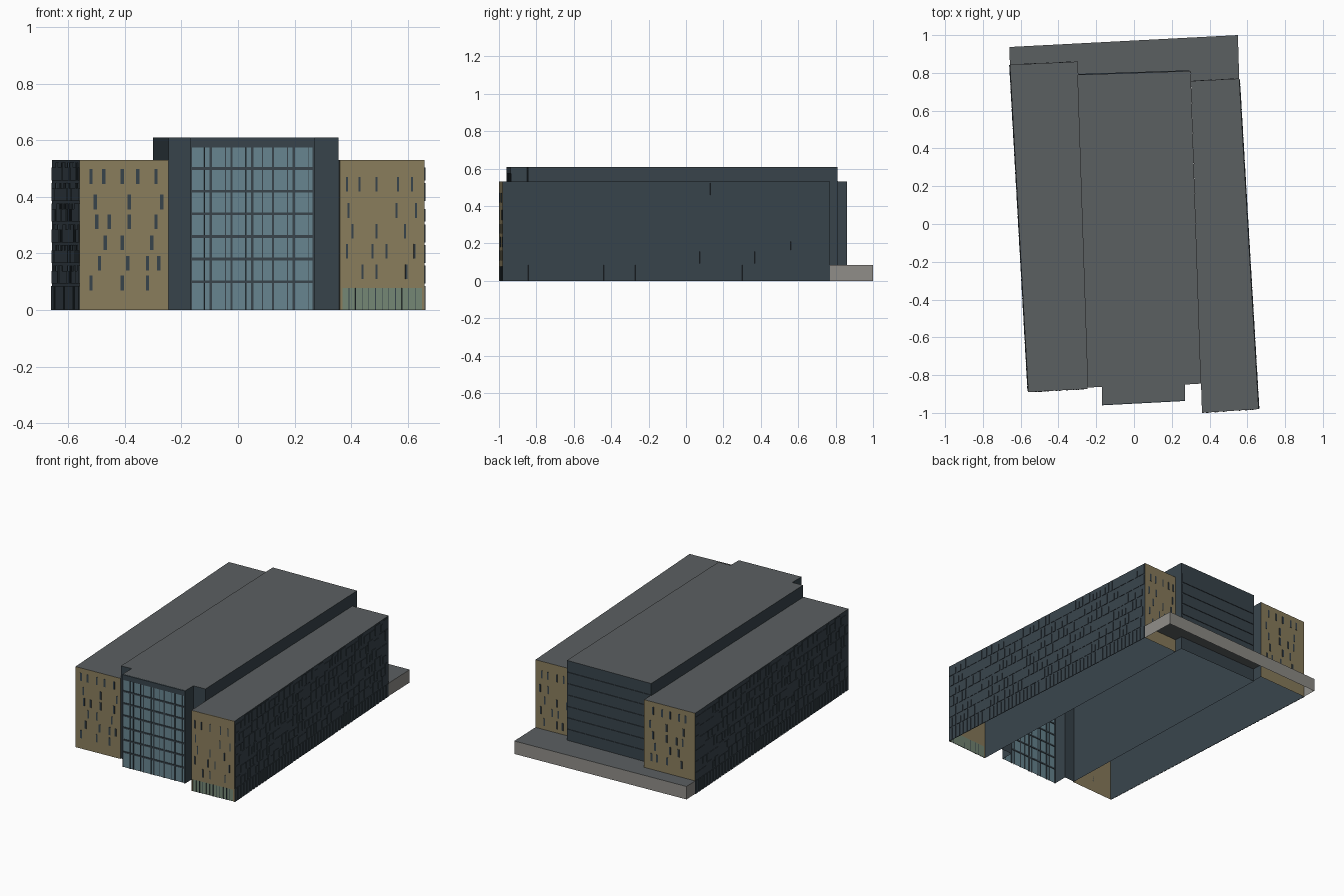
import bpy, bmesh, random
from mathutils import Vector

if "Cube" in bpy.data.objects:
    bpy.data.objects.remove(bpy.data.objects["Cube"])

random.seed(4)


def material(name, rgb):
    m = bpy.data.materials.new(name)
    m.diffuse_color = (*rgb, 1)
    m.use_nodes = True
    m.node_tree.nodes["Principled BSDF"].inputs["Base Color"].default_value = m.diffuse_color
    return m


ROOF = material("roof_grey", (0.105, 0.115, 0.12))
TAN = material("tan_cladding", (0.26, 0.21, 0.11))
DARK = material("dark_blue_cladding", (0.040, 0.058, 0.072))
GLASS = material("blue_glass", (0.14, 0.24, 0.285))
GREEN = material("green_glass", (0.18, 0.25, 0.18))
STONE = material("pale_stone", (0.28, 0.27, 0.25))


def finish(bm, name, mats):
    me = bpy.data.meshes.new(name)
    bm.to_mesh(me)
    bm.free()
    for m in mats:
        me.materials.append(m)
    ob = bpy.data.objects.new(name, me)
    bpy.context.collection.objects.link(ob)
    return ob


def shell(name, plan, z1, walls):
    """Open-bottomed hall: anticlockwise plan, one material (or None) per wall."""
    mats = [ROOF] + list(dict.fromkeys(w for w in walls if w))
    bm = bmesh.new()
    low = [bm.verts.new((x, y, 0)) for x, y in plan]
    top = [bm.verts.new((x, y, z1)) for x, y in plan]
    bm.faces.new(top)
    for i, w in enumerate(walls):
        j = (i + 1) % len(plan)
        if w:
            bm.faces.new((low[i], low[j], top[j], top[i])).material_index = mats.index(w)
    bmesh.ops.delete(bm, geom=[v for v in bm.verts if not v.link_faces], context='VERTS')
    return finish(bm, name, mats)


def plates(name, p, q, rects, mat, out=0.004, inn=0.0):
    """Thin boxes on the wall p->q; rects are (t0, t1, z0, z1), t = 0..1 along it."""
    p, q = Vector(p), Vector(q)
    d = q - p
    n = Vector((d.y, -d.x)).normalized()
    bm = bmesh.new()
    for t0, t1, z0, z1 in rects:
        ring = [p + d * t0 + n * out, p + d * t1 + n * out,
                p + d * t1 - n * inn, p + d * t0 - n * inn]
        lo = [bm.verts.new((*c, z0)) for c in ring]
        hi = [bm.verts.new((*c, z1)) for c in ring]
        bm.faces.new(lo[::-1])
        bm.faces.new(hi)
        for i in range(4):
            j = (i + 1) % 4
            bm.faces.new((lo[i], lo[j], hi[j], hi[i]))
    return finish(bm, name, [mat])


def slots(p, q, rows, width, height):
    """Slot windows given as {centre z: [x positions]} on wall p->q."""
    s = q[0] - p[0]
    half = width / abs(s) / 2
    return [((x - p[0]) / s - half, (x - p[0]) / s + half, z - height / 2, z + height / 2)
            for z, xs in rows.items() for x in xs]


# plan corners: left wing, right wing, centre hall with front bay
LF, LFI, LBI, LB = (-.56, -.89), (-.245, -.873), (-.297, .86), (-.657, .843)
RFI, RF, RB, RBI = (.36, -1.0), (.66, -.98), (.557, .77), (.302, .757)
B0, B1 = (-.17, -.955), (.27, -.932)
CL, CR = (-.30, .79), (.30, .81)

# main volumes
shell("left_wing", [LF, LFI, LBI, LB], .53, [TAN, DARK, TAN, DARK])
shell("right_wing", [RFI, RF, RB, RBI], .53, [None, DARK, TAN, DARK])
shell("centre_hall", [(-.245, -.866), (-.17, -.862), B0, B1, (.27, -.85), (.355, -.845), CR, CL],
      .61, [DARK, DARK, GLASS, DARK, DARK, DARK, DARK, DARK])
shell("rear_terrace", [LB, LBI, CL, CR, RBI, RB, (.55, 1.0), (-.66, .937)], .085,
      [None, None, None, None, None, STONE, STONE, STONE])

# right wing front: tan wall above a glazed ground floor
plates("right_front_wall", RFI, RF, [(0, 1, .078, .53), (0, .03, 0, .078), (.97, 1, 0, .078)],
       TAN, 0, .006)
plates("shop_glass", RFI, RF, [(.03, .97, 0, .078)], GREEN, -.003, .006)
plates("shop_mullions", RFI, RF,
       [(.03 + i * .0783 - .004, .03 + i * .0783 + .004, 0, .078) for i in range(1, 12)],
       DARK, 0, .006)

# glass bay: mullions, floor bars and top fascia
ZS = [.0, .10, .18, .26, .34, .42, .50, .575]
bars = [(i / 6 - .009, i / 6 + .009, 0, .575) for i in range(1, 6)]
bars += [(0, .015, 0, .575), (.985, 1, 0, .575), (.58, .588, 0, .575)]
bars += [(i / 6 + .115, i / 6 + .121, 0, .575) for i in (0, 1, 2, 4, 5)]
plates("bay_mullions", B0, B1, bars, DARK, .004, .003)
plates("bay_floor_bars", B0, B1, [(0, 1, z - .005, z + .005) for z in ZS[1:-1]],
       DARK, .0045, .0035)
plates("bay_fascia", B0, B1, [(0, 1, .575, .609)], DARK, .005, .004)

# slot windows on the tan end walls
left_rows = {.472: [-.52, -.475, -.41, -.355, -.29], .382: [-.505, -.385, -.27],
             .312: [-.50, -.455, -.385, -.29], .238: [-.47, -.41, -.305],
             .165: [-.49, -.39, -.32, -.28], .095: [-.52, -.41, -.32]}
right_rows = {.445: [.385, .43, .49, .565, .615], .352: [.39, .56, .63],
              .278: [.405, .49, .59], .208: [.385, .475, .525, .625],
              .135: [.44, .49, .595]}
plates("left_front_slots", LF, LFI, slots(LF, LFI, left_rows, .012, .052), DARK, .002)
plates("right_front_slots", RFI, RF, slots(RFI, RF, right_rows, .007, .052), DARK, .002)
plates("left_rear_slots", LBI, LB,
       slots(LBI, LB, {z: [x - .07 for x in xs] for z, xs in left_rows.items() if z > .13},
             .012, .05), DARK, .002)
plates("right_rear_slots", RB, RBI,
       slots(RB, RBI, {z: [.30 + (x - .36) * .83 for x in xs] for z, xs in right_rows.items()},
             .010, .05), DARK, .002)


# long side walls: staggered panels above, upright fins along the base
def side_panels(name, p, q):
    rects = []
    for r in range(6):
        z = .093 + r * .073
        t = .004
        while t < .98:
            w = random.choice((.012, .02, .03))
            h = random.choice((.045, .064))
            rects.append((t, min(t + w, .996), z, z + h))
            t += w + .006
    plates(name + "_panels", p, q, rects, DARK, .003)
    n = 52
    plates(name + "_base_fins", p, q,
           [(i / n + .001, (i + .82) / n, 0, .085) for i in range(n)], DARK, .004)


side_panels("right_side", RF, RB)
side_panels("left_side", LB, LF)

# centre rear wall: horizontal cladding bands
plates("rear_bands", CR, CL, [(.01, .99, .10 + i * .075, .16 + i * .075) for i in range(6)],
       DARK, .004)
